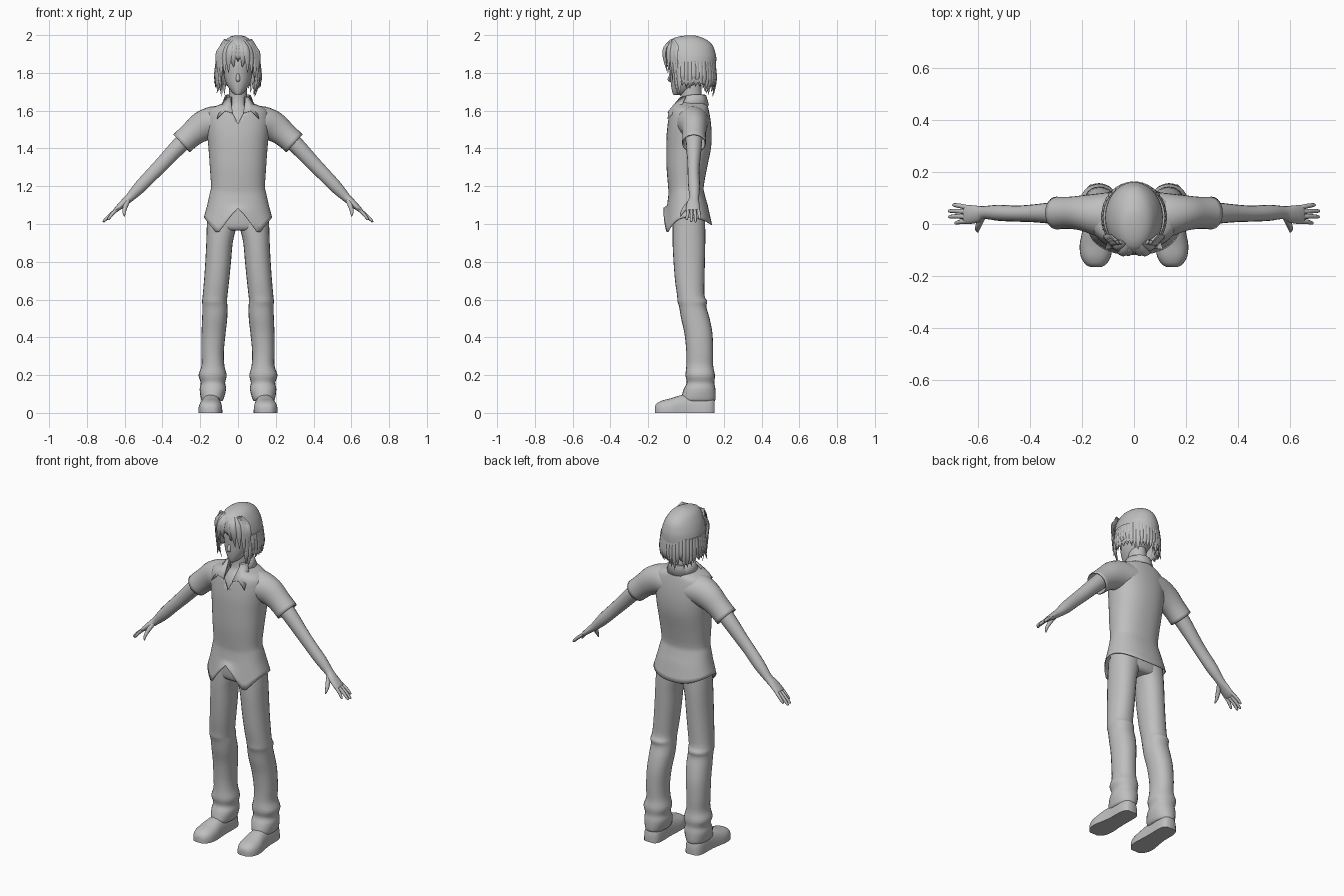
import bpy, bmesh, math, random
from mathutils import Vector

if "Cube" in bpy.data.objects:
    bpy.data.objects.remove(bpy.data.objects["Cube"])

random.seed(4)
grey = bpy.data.materials.new("plain_grey")
grey.diffuse_color = (0.52, 0.52, 0.52, 1)
grey.use_nodes = True
grey.node_tree.nodes["Principled BSDF"].inputs["Base Color"].default_value = grey.diffuse_color


def spline(rows, k=3):
    """Catmull-Rom resampling of tuples."""
    out = []
    for i in range(len(rows) - 1):
        a, b, c, d = (rows[max(i - 1, 0)], rows[i], rows[i + 1], rows[min(i + 2, len(rows) - 1)])
        for j in range(k):
            t = j / k
            out.append(tuple(0.5 * (2 * q + (r - p) * t + (2 * p - 5 * q + 4 * r - s) * t * t
                                    + (3 * q - p - 3 * r + s) * t ** 3)
                             for p, q, r, s in zip(a, b, c, d)))
    return out + [rows[-1]]


def ring(z, x0, x1, yf, yb, n=32, e=2.0):
    """Horizontal superellipse between x0..x1 and yf..yb; z may depend on angle."""
    pts = []
    for i in range(n):
        a = 2 * math.pi * i / n
        c, s = math.cos(a), math.sin(a)
        x = (x0 + x1) / 2 + (x1 - x0) / 2 * math.copysign(abs(c) ** (2 / e), c)
        y = (yf + yb) / 2 + (yb - yf) / 2 * math.copysign(abs(s) ** (2 / e), s)
        pts.append(Vector((x, y, z(a) if callable(z) else z)))
    return pts


def tube(rows, ref, n=12, k=3):
    """Rings along a path of (x, y, z, half width along ref, half thickness)."""
    rows = spline(rows, k)
    P = [Vector(r[:3]) for r in rows]
    out = []
    for i, r in enumerate(rows):
        t = (P[min(i + 1, len(P) - 1)] - P[max(i - 1, 0)]).normalized()
        s = (ref - t * ref.dot(t)).normalized()
        u = t.cross(s)
        out.append([P[i] + s * r[3] * math.cos(2 * math.pi * j / n)
                    + u * r[4] * math.sin(2 * math.pi * j / n) for j in range(n)])
    return out


def finish(name, bm, mirror=False, thick=0):
    me = bpy.data.meshes.new(name)
    bmesh.ops.recalc_face_normals(bm, faces=bm.faces)
    bm.to_mesh(me)
    bm.free()
    ob = bpy.data.objects.new(name, me)
    bpy.context.collection.objects.link(ob)
    me.materials.append(grey)
    bpy.ops.object.select_all(action='DESELECT')
    ob.select_set(True)
    bpy.context.view_layer.objects.active = ob
    bpy.ops.object.shade_smooth_by_angle(angle=math.radians(50))
    if thick:
        m = ob.modifiers.new("cloth", 'SOLIDIFY')
        m.thickness, m.offset = thick, -1
    if mirror:
        m = ob.modifiers.new("mirror", 'MIRROR')
        m.use_mirror_merge = False
    return ob


def skin(bm, rings, caps=(True, True)):
    vs = [[bm.verts.new(p) for p in r] for r in rings]
    n = len(vs[0])
    for a, b in zip(vs, vs[1:]):
        for i in range(n):
            bm.faces.new((a[i], a[(i + 1) % n], b[(i + 1) % n], b[i]))
    if caps[0]:
        bm.faces.new(vs[0][::-1])
    if caps[1]:
        bm.faces.new(vs[-1])


def loft(name, parts, mirror=False, caps=(True, True), thick=0):
    bm = bmesh.new()
    for rings in parts:
        skin(bm, rings, caps)
    return finish(name, bm, mirror, thick)


Y = Vector((0, 1, 0))

# Head, nose and neck
head = [(1.683, .012, -.066, -.035), (1.70, .034, -.073, .02), (1.74, .06, -.08, .07),
        (1.79, .076, -.083, .11), (1.86, .086, -.085, .13), (1.93, .078, -.06, .12), (1.975, .04, -.01, .08)]
loft("head", [[ring(z, -w, w, f, b) for z, w, f, b in spline(head)]])
loft("nose", [tube([(0, -.078, 1.80, .006, .003), (0, -.087, 1.775, .01, .008),
                    (0, -.087, 1.762, .011, .009), (0, -.078, 1.755, .006, .003)], Vector((1, 0, 0)), 8)])
neck = [(1.45, .10, -.075, .10), (1.55, .085, -.072, .10), (1.60, .065, -.05, .095),
        (1.64, .05, -.025, .085), (1.75, .047, -.03, .08)]
loft("neck_and_chest", [[ring(z, -w, w, f, b) for z, w, f, b in spline(neck)]])


# Hair cap with a ragged lower edge, high over the face
def hairline(a):
    front = abs((a + math.pi / 2 + math.pi) % (2 * math.pi) - math.pi)
    base = 1.87 if front < .75 else 1.87 - .13 * min((front - .75) / .45, 1)
    return base + .012 * (1 if round(a * 64 / (2 * math.pi)) % 2 else -1)


cap = [(1.999, .012, .01, .04), (1.992, .04, -.04, .07), (1.975, .065, -.085, .11), (1.95, .082, -.106, .138),
       (1.92, .097, -.113, .152), (1.88, .109, -.112, .161)]
rows = [ring(z, -w, w, f, b, 64) for z, w, f, b in spline(cap, 2)]
for k in range(1, 5):
    t = k / 4
    rows.append(ring(lambda a: 1.88 + (hairline(a) - 1.88) * t, -.109 - .014 * t, .109 + .014 * t,
                     -.112 + .012 * t, .161 - .008 * t, 64))
loft("hair_cap", [rows], caps=(True, False), thick=.008)

# Hair locks: hanging strands round the sides and back, then the parted fringe
locks = []
for i in range(30):
    a = math.radians(-38 + 256 * i / 29)
    c, s = math.cos(a), math.sin(a)
    tip = random.uniform(1.672, 1.725) + (.035 if abs(c) > .9 else 0)
    k = random.uniform(.86, 1.08) if abs(c) > .75 else random.uniform(.82, .95)
    w = random.uniform(.013, .019)
    at = lambda z, m, w, d: (.12 * c * m, .027 + .13 * s * m, z, w, d)
    locks.append(tube([at(1.86, .93, w, .008), at(1.79, .99, w, .009),
                       at((1.79 + tip) / 2, .98, w * .75, .007), at(tip, k, .001, .001)],
                      Vector((-s, c, 0)), 6, 2))
for side in (-1, 1):
    for x0, x1, x2, z2, y2 in [(.012, .028, .022, 1.83, -.098), (.022, .05, .05, 1.80, -.098),
                               (.035, .07, .072, 1.79, -.088), (.05, .088, .09, 1.75, -.07),
                               (.06, .098, .10, 1.71, -.05), (.065, .108, .088, 1.675, -.03)]:
        y1 = -.113 + .05 * max(0, x1 - .05) / .05
        locks.append(tube([(side * x0, -.07, 1.972, .012, .006), (side * x1 * .8, y1 + .004, 1.935, .017, .009),
                           (side * x1, y1, 1.88, .016, .008), (side * x2, y2, z2, .001, .001)],
                          Vector((1, .8 * side * x1 / .1, 0)), 6))
loft("hair_locks", locks)


# Shirt body with pointed, split front hem
def hem(a):
    x = .18 * abs(math.cos(a))
    if math.sin(a) > 0:
        return .995 + .04 * (x / .18) ** 2
    return 1.085 - 1.38 * x if x < .1 else .947 + 1.1 * (x - .1)


body = [(1.65, .066, -.04, .10), (1.635, .09, -.07, .112), (1.605, .155, -.084, .12), (1.55, .168, -.094, .13),
        (1.48, .164, -.102, .136), (1.40, .156, -.104, .132), (1.30, .149, -.103, .112),
        (1.20, .143, -.095, .094), (1.16, .15, -.093, .098), (1.10, .163, -.1, .115)]
rows = [ring(z, -w, w, f, b, 48, 2.3) for z, w, f, b in spline(body)]
for k in range(1, 5):
    t = k / 4
    w = .163 + .018 * t
    rows.append(ring(lambda a: 1.1 + (hem(a) - 1.1) * t, -w, w, -.1 - .02 * t, .115 + .023 * t, 48, 2.3))
bm = bmesh.new()
skin(bm, rows, (False, False))
# open neck cut as a V
for s in (-1, 1):
    near = [f for f in bm.faces if f.calc_center_median().y < .02 and f.calc_center_median().z > 1.5]
    geom = near + list({e for f in near for e in f.edges}) + list({v for f in near for v in f.verts})
    bmesh.ops.bisect_plane(bm, geom=geom, plane_co=(0, 0, 1.53), plane_no=(s, 0, -.5))
gone = [f for f in bm.faces if f.calc_center_median().y < 0
        and abs(f.calc_center_median().x) < .5 * (f.calc_center_median().z - 1.53)]
bmesh.ops.delete(bm, geom=gone, context='FACES')
finish("shirt_body", bm, thick=.004)

# Short sleeves
loft("sleeve", [tube([(.07, .03, 1.54, .095, .085), (.13, .035, 1.537, .085, .086), (.19, .042, 1.515, .07, .08),
                      (.245, .043, 1.475, .062, .067), (.299, .042, 1.427, .063, .064)], Y, 24)],
     True, (True, False), .005)

# Collar: folded band round the neck and two pointed wings
bm = bmesh.new()
prev = None
for i in range(25):
    a = math.radians(-58 + 296 * i / 24)
    c, s = math.cos(a), math.sin(a)
    drop = .015 * max(0, -s)
    cur = [bm.verts.new((rx * c, .03 + ry * s, z - drop))
           for rx, ry, z in ((.058, .066, 1.64), (.06, .07, 1.685), (.068, .077, 1.682), (.088, .092, 1.628))]
    if prev:
        for j in range(3):
            bm.faces.new((prev[j], cur[j], cur[j + 1], prev[j + 1]))
    prev = cur
finish("collar_band", bm, thick=.003)
bm = bmesh.new()
wing = [bm.verts.new(p) for p in ((.04, -.035, 1.668), (.028, -.098, 1.588), (.07, -.092, 1.60),
                                  (.112, -.098, 1.558), (.088, -.02, 1.635), (.062, .0, 1.678))]
bm.faces.new(wing[:3] + wing[5:])
bm.faces.new(wing[2:])
finish("collar_wing", bm, True, .004)

# Arms, palms and fingers
hand = [tube([(.25, .042, 1.475, .046, .046), (.32, .042, 1.405, .041, .043), (.39, .041, 1.33, .034, .039),
              (.45, .04, 1.268, .031, .036), (.52, .043, 1.195, .031, .033), (.575, .044, 1.138, .025, .023),
              (.605, .038, 1.112, .033, .019), (.64, .036, 1.08, .037, .014), (.652, .036, 1.07, .033, .01)],
             Y, 16)]
for y, ty, x, z in ((.062, .073, .698, 1.025), (.045, .05, .714, 1.01), (.027, .028, .713, 1.012),
                    (.01, .004, .69, 1.022)):
    hand.append(tube([(.635, y, 1.083, .009, .009), ((.64 + x) / 2, (y + ty) / 2 + .002, (1.08 + z) / 2 + .003, .009, .009),
                      (x - .006, ty, z + .007, .007, .007), (x, ty, z, .003, .003)], Y, 8))
hand.append(tube([(.583, .03, 1.125, .014, .014), (.597, .0, 1.09, .012, .013),
                  (.603, -.02, 1.062, .009, .009), (.601, -.03, 1.04, .003, .003)], Vector((1, 0, .3)), 8))
loft("arm_and_hand", hand, True)

# Trousers: hips and two legs with creased knees and loose cuffs
hips = [(.965, .12, -.05, .08), (.985, .158, -.068, .098), (1.05, .16, -.072, .1), (1.14, .135, -.07, .085)]
loft("trouser_hips", [[ring(z, -w, w, f, b, 32, 2.4) for z, w, f, b in spline(hips)]])
leg = [(1.03, .0, .163, -.07, .10), (.97, .012, .166, -.071, .102), (.90, .028, .168, -.071, .102),
       (.80, .037, .173, -.066, .10), (.70, .047, .18, -.058, .098), (.62, .056, .187, -.047, .098),
       (.59, .058, .19, -.045, .112), (.56, .056, .188, -.036, .108), (.50, .057, .19, -.026, .125),
       (.42, .066, .193, -.008, .14), (.32, .075, .194, .002, .144), (.25, .072, .193, .002, .144),
       (.20, .06, .209, -.003, .153), (.16, .068, .197, .004, .15), (.125, .063, .203, -.012, .156),
       (.075, .076, .196, -.026, .157), (.062, .085, .188, -.015, .15)]
loft("trouser_leg", [[ring(z, i, o, f, b, 24, 2.2) for z, i, o, f, b in spline(leg)]], True)

# Shoes: domed section over a flat sole
shoe = [(-.165, .147, .022, .032), (-.155, .147, .04, .05), (-.125, .147, .058, .066), (-.08, .146, .063, .077),
        (-.03, .143, .057, .093), (.03, .14, .052, .10), (.10, .139, .052, .10), (.135, .138, .045, .09),
        (.152, .138, .03, .07)]
rings = []
for y, cx, w, h in spline(shoe):
    r = []
    for j in range(15):
        a = math.pi * j / 14
        c = math.cos(a)
        r.append(Vector((cx + w * math.copysign(abs(c) ** .8, c), y, .012 + (h - .012) * math.sin(a) ** .8)))
    rings.append(r + [Vector((cx - w, y, 0)), Vector((cx + w, y, 0))])
loft("shoe", [rings], True)
